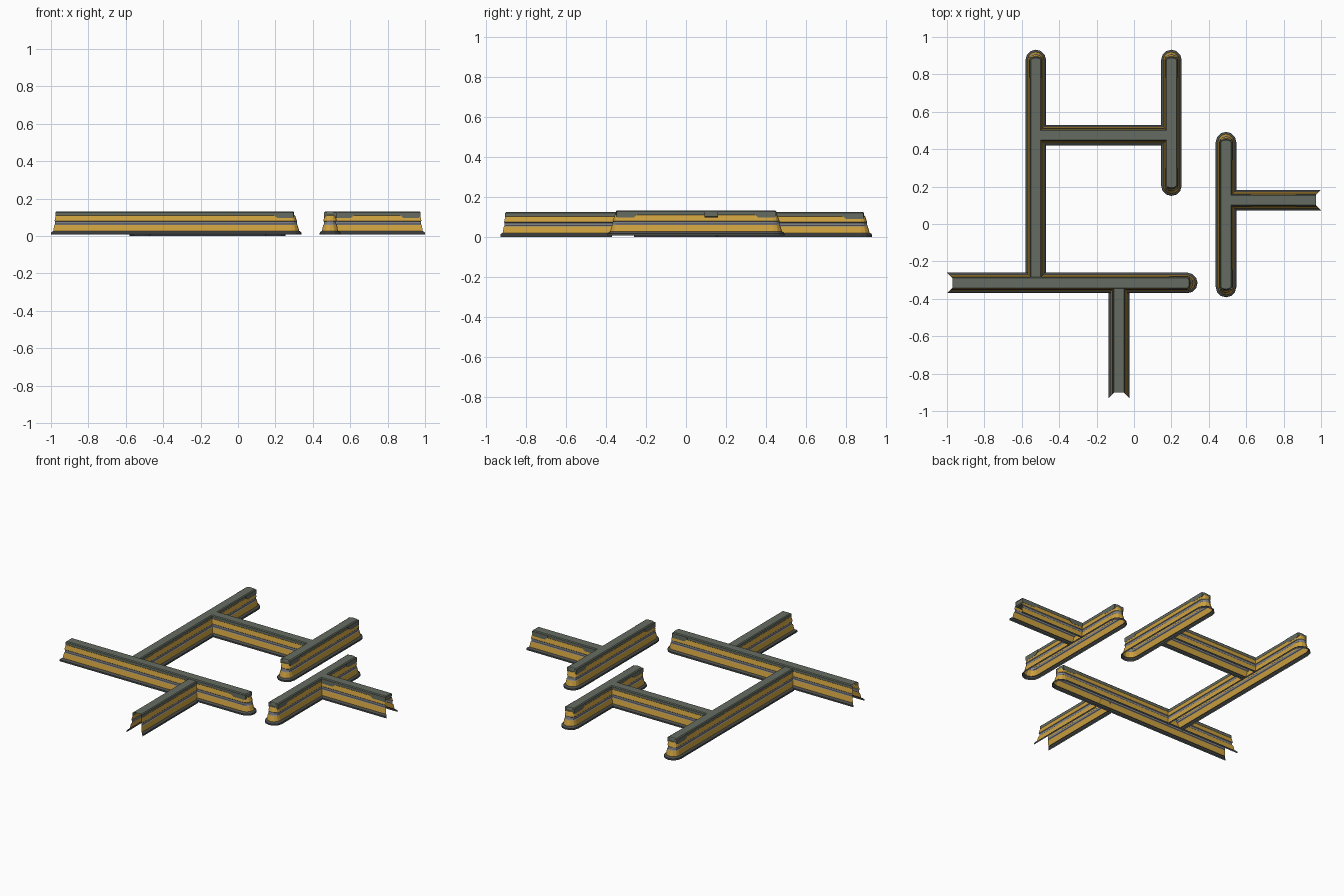
import bpy, bmesh, math
from mathutils import Vector

if "Cube" in bpy.data.objects:
    bpy.data.objects.remove(bpy.data.objects["Cube"])


def mat(name, c):
    m = bpy.data.materials.new(name)
    m.diffuse_color = (*c, 1)
    m.use_nodes = True
    m.node_tree.nodes["Principled BSDF"].inputs["Base Color"].default_value = m.diffuse_color
    return m


MATS = [mat("dark_base", (0.07, 0.075, 0.075)), mat("gold_panel", (0.62, 0.36, 0.05)),
        mat("grey_stripe", (0.22, 0.23, 0.25)), mat("olive_cap", (0.13, 0.15, 0.12))]
BASE, GOLD, GREY, CAP = range(4)
FOOT = 0.055

# Wall section: half width, reach of rounded end, height, colour of band above
SECTION = [
    (0.055, 0.055, 0.000, BASE), (0.055, 0.055, 0.010, BASE), (0.049, 0.049, 0.017, BASE),
    (0.043, 0.043, 0.019, GOLD), (0.037, 0.033, 0.052, GREY), (0.033, 0.031, 0.056, GREY),
    (0.033, 0.029, 0.070, GREY), (0.036, 0.030, 0.073, GOLD), (0.030, 0.020, 0.102, CAP),
    (0.031, 0.016, 0.104, CAP), (0.031, 0.014, 0.119, CAP), (0.026, 0.010, 0.124, CAP)]


def end_points(kind, half, reach, steps=6):
    """Outline of a wall end: (outward distance from axis end, sideways)."""
    if kind == "round":
        return [(reach * math.cos(a), half * math.sin(a))
                for a in (-math.pi / 2 + math.pi * i / steps for i in range(steps + 1))]
    u = -half if kind == "join" else half - FOOT
    return [(u, -half), (u, half)]


def make_object(name, bm):
    me = bpy.data.meshes.new(name)
    bm.to_mesh(me)
    bm.free()
    for m in MATS:
        me.materials.append(m)
    ob = bpy.data.objects.new(name, me)
    bpy.context.collection.objects.link(ob)
    return ob


def wall(name, p0, p1, kind0, kind1, z0=0.0):
    p0, p1 = Vector(p0), Vector(p1)
    d = (p1 - p0).normalized()
    s = Vector((-d.y, d.x))
    bm = bmesh.new()
    rings = []
    for half, reach, z, _ in SECTION:
        pts = [p1 + d * u + s * v for u, v in end_points(kind1, half, reach)]
        n1 = len(pts)
        pts += [p0 - d * u - s * v for u, v in end_points(kind0, half, reach)]
        rings.append([bm.verts.new((p.x, p.y, z + z0)) for p in pts])
    n = len(rings[0])
    for k, (lo, hi) in enumerate(zip(rings, rings[1:])):
        for i in range(n):
            # mitred ends stay open
            if (i == 0 and kind1 != "round") or (i == n1 and kind0 != "round"):
                continue
            j = (i + 1) % n
            bm.faces.new((lo[i], lo[j], hi[j], hi[i])).material_index = SECTION[k][3]
    bm.faces.new(rings[-1]).material_index = CAP
    make_object(name, bm)


def end_block(name, tip, direction, length=0.095, z0=0.0):
    """Thickened cap piece near a wall end, chamfered towards the wall middle."""
    tip, d = Vector(tip), Vector(direction)
    s = Vector((-d.y, d.x))
    side = [(-length, 0.105), (-length + 0.02, 0.089), (0.006, 0.089), (0.012, 0.094),
            (0.012, 0.119), (-length, 0.119)]
    bm = bmesh.new()
    rows = []
    for v in (-0.0335, 0.0335):
        rows.append([bm.verts.new((*(tip + d * u + s * v), z + z0)) for u, z in side])
    bm.faces.new(rows[0])
    bm.faces.new(rows[1][::-1])
    for i in range(len(side)):
        j = (i + 1) % len(side)
        bm.faces.new((rows[0][j], rows[0][i], rows[1][i], rows[1][j]))
    bmesh.ops.recalc_face_normals(bm, faces=bm.faces)
    for f in bm.faces:
        f.material_index = CAP
    make_object(name, bm)


UP = 0.007
# H-shaped group of walls
wall("long_left_wall", (-0.525, -0.315), (-0.525, 0.877), "join", "round")
wall("cross_wall", (-0.525, 0.475), (0.2, 0.475), "join", "join")
wall("short_right_wall", (0.2, 0.205), (0.2, 0.877), "round", "round")
# Front wall and its branch
wall("front_wall", (-1.0, -0.315), (0.285, -0.315), "open", "round", UP)
wall("front_branch_wall", (-0.08, -0.93), (-0.08, -0.315), "open", "join")
# Separate T-shaped group
wall("side_wall", (0.492, -0.337), (0.492, 0.438), "round", "round", UP)
wall("side_branch_wall", (0.492, 0.127), (1.0, 0.127), "join", "open", UP)

# Thickened cap ends
for i, (tip, d, z) in enumerate([
        ((-0.525, 0.877), (0, 1), 0), ((0.2, 0.877), (0, 1), 0), ((0.2, 0.205), (0, -1), 0),
        ((0.285, -0.315), (1, 0), UP), ((0.492, 0.438), (0, 1), UP),
        ((0.492, -0.337), (0, -1), UP), ((0.96, 0.127), (1, 0), UP),
        ((0.527, 0.127), (-1, 0), UP)]):
    end_block(f"cap_end_{i + 1}", tip, d, z0=z)
